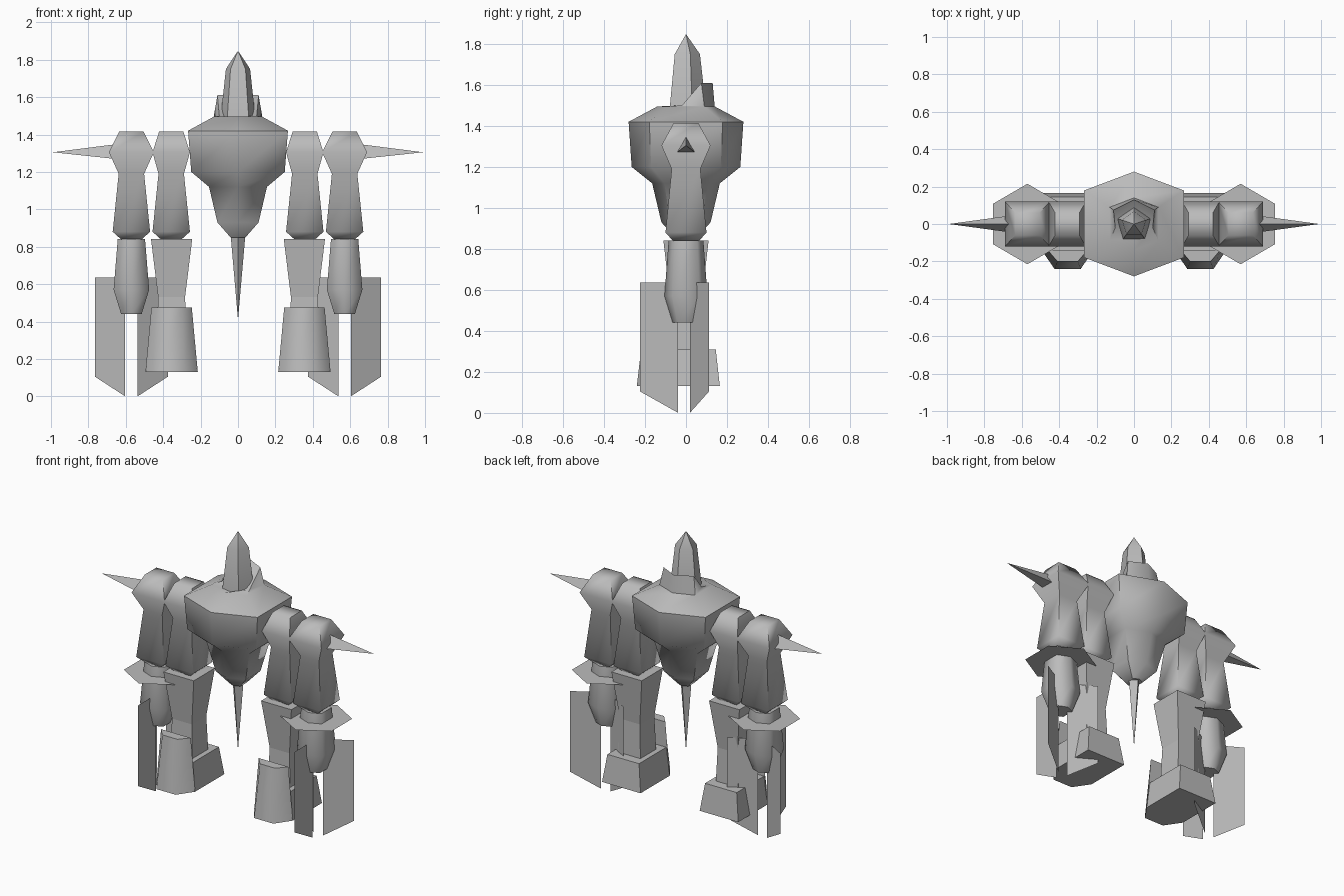
import bpy, math

if "Cube" in bpy.data.objects:
    bpy.data.objects.remove(bpy.data.objects["Cube"])

grey = bpy.data.materials.new("grey")
grey.diffuse_color = (0.5, 0.5, 0.5, 1)
grey.use_nodes = True
grey.node_tree.nodes["Principled BSDF"].inputs["Base Color"].default_value = grey.diffuse_color


def make(name, verts, faces, smooth=0):
    """Mesh object; smooth is the angle limit in degrees (0 = flat)."""
    me = bpy.data.meshes.new(name)
    me.from_pydata(verts, [], faces)
    me.materials.append(grey)
    ob = bpy.data.objects.new(name, me)
    bpy.context.collection.objects.link(ob)
    bpy.ops.object.select_all(action='DESELECT')
    ob.select_set(True)
    bpy.context.view_layer.objects.active = ob
    bpy.ops.object.mode_set(mode='EDIT')
    bpy.ops.mesh.select_all(action='SELECT')
    bpy.ops.mesh.normals_make_consistent(inside=False)
    bpy.ops.object.mode_set(mode='OBJECT')
    if smooth:
        bpy.ops.object.shade_smooth_by_angle(angle=math.radians(smooth))
    return ob


def loft(name, rings, smooth=0):
    """Skin a stack of equal-length rings and cap both ends."""
    n = len(rings[0])
    verts = [p for r in rings for p in r]
    faces = [(k * n + i, k * n + (i + 1) % n, (k + 1) * n + (i + 1) % n, (k + 1) * n + i)
             for k in range(len(rings) - 1) for i in range(n)]
    faces += [tuple(range(n))[::-1], tuple(range(len(verts) - n, len(verts)))]
    return make(name, verts, faces, smooth)


def square(cx, hx, hy, z):
    return [(cx + sx * hx, sy * hy, z) for sx, sy in ((-1, -1), (1, -1), (1, 1), (-1, 1))]


def hexagon(hx, hy, z, cx=0, side=0.64):
    s = hy * side
    return [(cx, -hy, z), (cx + hx, -s, z), (cx + hx, s, z),
            (cx, hy, z), (cx - hx, s, z), (cx - hx, -s, z)]


def polygon(n, r, z, phase, cx=0):
    return [(cx + r * math.cos(phase + math.tau * i / n),
             r * math.sin(phase + math.tau * i / n), z) for i in range(n)]


# Torso with a slanted collar that rises at the back
collar = [(0, -0.08, 1.48), (0.10, -0.02, 1.50), (0.11, 0.075, 1.61),
          (0, 0.13, 1.61), (-0.11, 0.075, 1.61), (-0.10, -0.02, 1.50)]
loft("torso", [hexagon(0.04, 0.05, 0.85), hexagon(0.11, 0.12, 0.93),
               hexagon(0.155, 0.165, 1.12), hexagon(0.25, 0.265, 1.20),
               hexagon(0.267, 0.28, 1.42), hexagon(0.13, 0.14, 1.495), collar], 50)

# Five-sided pointed head
loft("head", [polygon(5, 0.1, 1.47, math.pi / 2), polygon(5, 0.068, 1.75, math.pi / 2),
              polygon(5, 0.002, 1.845, math.pi / 2)], 30)

# Spike below the torso
loft("tail_spike", [polygon(4, 0.04, 0.87, 0), polygon(4, 0.001, 0.42, 0)])

for side, s in (("left", -1), ("right", 1)):
    # Two upper limbs per side, each with a faceted shoulder ball
    for part, cx in (("inner", 0.357), ("outer", 0.57)):
        w = 0.1 if part == "inner" else 0.12
        loft(f"{side}_{part}_upper_limb",
             [square(s * cx, 0.05, 0.06, 0.835), square(s * cx, 0.10, 0.10, 0.88),
              square(s * cx, 0.068, 0.07, 1.19), square(s * cx, w, 0.12, 1.305),
              square(s * cx, 0.065, 0.06, 1.415)], 70)

    # Shoulder spike with a triangular section
    make(f"{side}_shoulder_spike",
         [(s * 0.66, -0.045, 1.27), (s * 0.66, 0.045, 1.27), (s * 0.66, 0, 1.347), (s * 0.99, 0, 1.305)],
         [(0, 1, 2), (0, 1, 3), (1, 2, 3), (2, 0, 3)])

    # Outer forearm with a flat hexagonal skirt
    c = s * 0.57
    loft(f"{side}_forearm",
         [hexagon(0.055, 0.065, 0.44, c), hexagon(0.095, 0.105, 0.57, c),
          hexagon(0.073, 0.085, 0.84, c)], 70)
    make(f"{side}_skirt", hexagon(0.185, 0.215, 0.775, c, 0.5), [tuple(range(6))])

    # Three hanging vanes arranged around the forearm
    verts = []
    for a in (30, 150, 270):
        dx, dy = math.cos(math.radians(a)), math.sin(math.radians(a))
        verts += [(c + r * dx, r * dy, z) for r, z in
                  ((0.038, 0.0), (0.225, 0.105), (0.225, 0.635), (0.038, 0.635))]
    make(f"{side}_vanes", verts, [(i, i + 1, i + 2, i + 3) for i in (0, 4, 8)])

    # Square leg column, narrow at the ankle
    c = s * 0.355
    loft(f"{side}_leg", [square(c, 0.085, 0.085, 0.2), square(c, 0.072, 0.075, 0.53),
                         square(c, 0.11, 0.11, 0.84)])

    # Tapered foot block
    loft(f"{side}_foot", [[(c - h, -0.14, z), (c + h, -0.14, z), (c + h, b, z), (c - h, b, z)]
                          for h, b, z in ((0.14, 0.165, 0.13), (0.115, 0.145, 0.31))])

    # Tall wrapped shin guard in front of the foot
    loft(f"{side}_shin_guard",
         [[(c - h, -0.138, z), (c - k, y, z), (c + k, y, z), (c + h, -0.138, z)]
          for h, k, y, z in ((0.14, 0.07, -0.24, 0.13), (0.108, 0.055, -0.20, 0.475))], 60)
